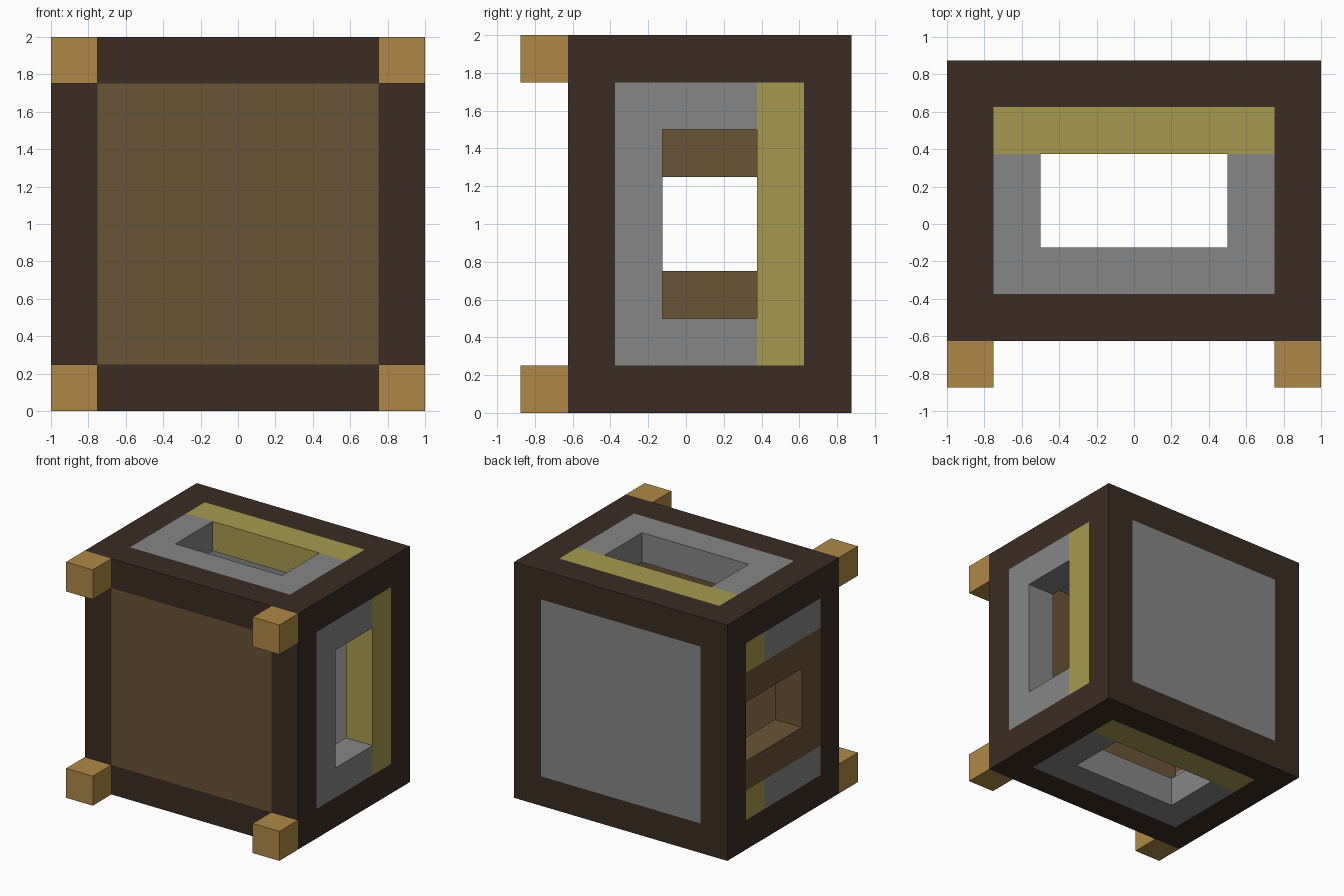
import bpy
import bmesh
from mathutils import Vector

if "Cube" in bpy.data.objects:
    bpy.data.objects.remove(bpy.data.objects["Cube"], do_unlink=True)


def linear(c):
    c /= 255
    return c / 12.92 if c <= 0.04045 else ((c + 0.055) / 1.055) ** 2.4


def material(name, *rgb):
    colour = tuple(linear(c) for c in rgb) + (1.0,)
    mat = bpy.data.materials.new(name)
    mat.use_nodes = True
    mat.diffuse_color = colour
    shader = mat.node_tree.nodes["Principled BSDF"]
    shader.inputs["Base Color"].default_value = colour
    shader.inputs["Roughness"].default_value = 0.8
    return mat


DARK = material("dark_wood", 59, 44, 35)
BROWN = material("brown_wood", 106, 83, 53)
TAN = material("tan_wood", 175, 136, 70)
GREY = material("grey_stone", 134, 134, 134)
YELLOW = material("dull_yellow", 168, 153, 78)

T = 0.25                  # thickness of every beam and panel
X0, X1 = -1.0, 1.0        # body bounds
Y0, Y1 = -0.625, 0.875
Z0, Z1 = 0.0, 2.0
XI, YI, ZI = (X0 + T, X1 - T), (Y0 + T, Y1 - T), (Z0 + T, Z1 - T)
YELLOW_Y = YI[1] - T      # where the yellow strips start
HOLE_Y = (YI[0] + T, YELLOW_Y)


def boxes(name, mat, spans):
    """One object made of boxes, each given as x, y and z ranges."""
    bm = bmesh.new()
    for span in spans:
        low = Vector([r[0] for r in span])
        high = Vector([r[1] for r in span])
        verts = bmesh.ops.create_cube(bm, size=1)["verts"]
        bmesh.ops.scale(bm, vec=high - low, verts=verts)
        bmesh.ops.translate(bm, vec=(low + high) / 2, verts=verts)
    mesh = bpy.data.meshes.new(name)
    bm.to_mesh(mesh)
    bm.free()
    mesh.materials.append(mat)
    obj = bpy.data.objects.new(name, mesh)
    bpy.context.collection.objects.link(obj)
    return obj


x_ends = ((X0, XI[0]), (XI[1], X1))
y_ends = ((Y0, YI[0]), (YI[1], Y1))
z_ends = ((Z0, ZI[0]), (ZI[1], Z1))

# Dark frame: twelve beams along the edges of the body
boxes("frame_beams_across", DARK, [((X0, X1), y, z) for y in y_ends for z in z_ends])
boxes("frame_beams_deep", DARK, [(x, YI, z) for x in x_ends for z in z_ends])
boxes("frame_posts", DARK, [(x, y, ZI) for x in x_ends for y in y_ends])

# Solid front and back panels
boxes("front_panel", BROWN, [(XI, y_ends[0], ZI)])
boxes("back_panel", GREY, [(XI, y_ends[1], ZI)])

# Top and bottom panels with a rectangular opening and a yellow strip behind it
for name, z in zip(("bottom", "top"), z_ends):
    boxes(name + "_panel", GREY, [
        (XI, (YI[0], HOLE_Y[0]), z),
        ((XI[0], XI[0] + T), HOLE_Y, z),
        ((XI[1] - T, XI[1]), HOLE_Y, z)])
    boxes(name + "_strip", YELLOW, [(XI, (YELLOW_Y, YI[1]), z)])

# Side panel at +x with a tall opening and a yellow strip
low_band, high_band = (ZI[0], ZI[0] + T), (ZI[1] - T, ZI[1])
boxes("left_panel", GREY, [
    (x_ends[1], (YI[0], HOLE_Y[0]), ZI),
    (x_ends[1], HOLE_Y, low_band),
    (x_ends[1], HOLE_Y, high_band)])
boxes("left_strip", YELLOW, [(x_ends[1], (YELLOW_Y, YI[1]), ZI)])

# Side panel at -x: grey and yellow bands above and below a brown C-shaped plate
bands = (low_band, high_band)
boxes("right_panel_bands", GREY, [(x_ends[0], (YI[0], YELLOW_Y), z) for z in bands])
boxes("right_strip_ends", YELLOW, [(x_ends[0], (YELLOW_Y, YI[1]), z) for z in bands])
lower, upper = low_band[1], high_band[0]
boxes("right_socket_plate", BROWN, [
    (x_ends[0], YI, (lower, lower + T)),
    (x_ends[0], YI, (upper - T, upper)),
    (x_ends[0], (YI[0], HOLE_Y[0]), (lower + T, upper - T))])

# Four corner pegs on the front
boxes("front_pegs", TAN, [(x, (Y0 - T, Y0), z) for x in x_ends for z in z_ends])
